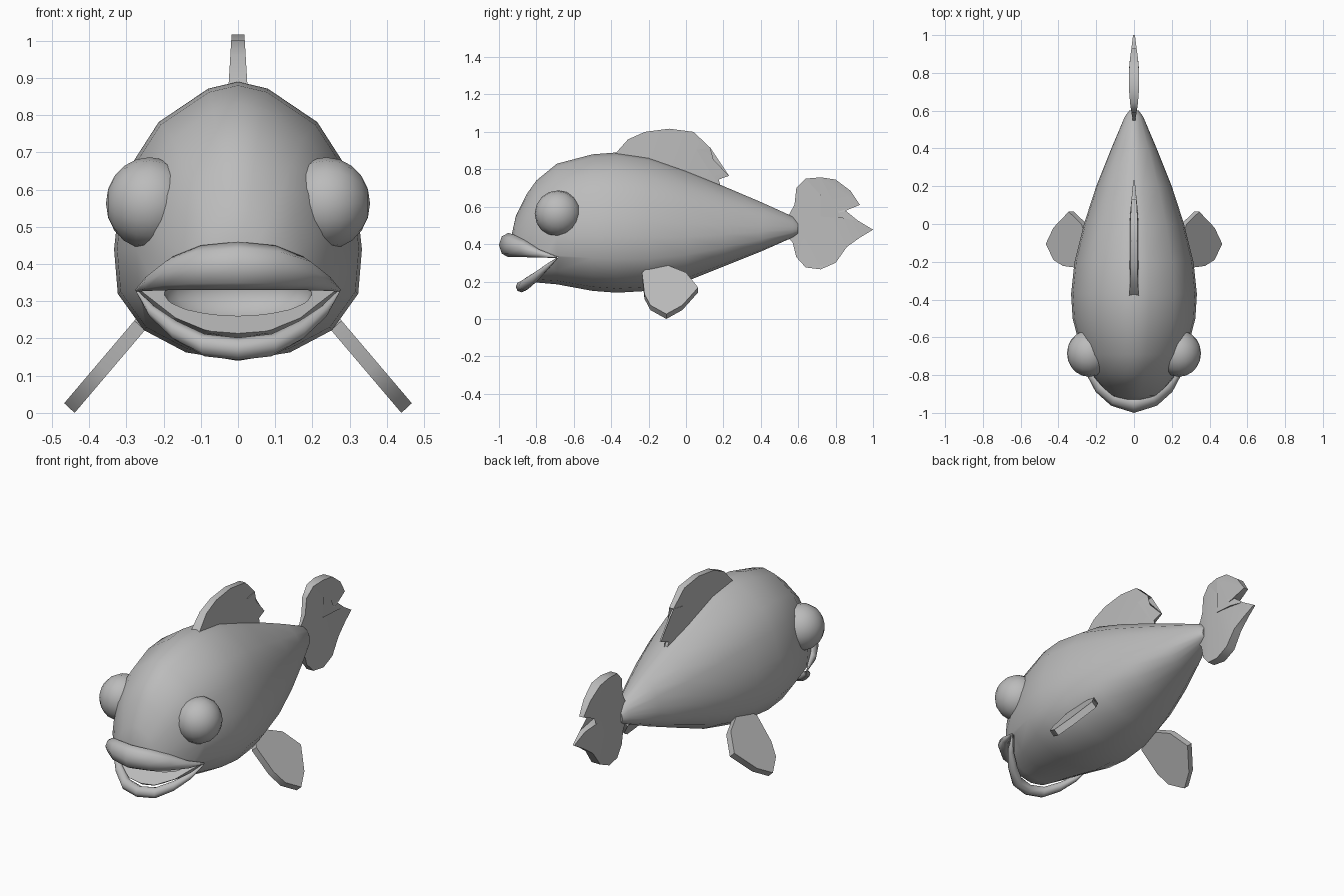
import bpy, bmesh, math
from mathutils import Vector

if "Cube" in bpy.data.objects:
    bpy.data.objects.remove(bpy.data.objects["Cube"])

grey = bpy.data.materials.new("plain_grey")
grey.diffuse_color = (0.5, 0.5, 0.5, 1)
grey.use_nodes = True
grey.node_tree.nodes["Principled BSDF"].inputs["Base Color"].default_value = grey.diffuse_color


def finish(bm, name, angle=40):
    bmesh.ops.remove_doubles(bm, verts=bm.verts, dist=0.0004)
    bmesh.ops.recalc_face_normals(bm, faces=bm.faces)
    me = bpy.data.meshes.new(name)
    bm.to_mesh(me)
    bm.free()
    me.materials.append(grey)
    ob = bpy.data.objects.new(name, me)
    bpy.context.collection.objects.link(ob)
    smooth(ob, angle)
    return ob


def smooth(ob, angle):
    bpy.ops.object.select_all(action='DESELECT')
    ob.select_set(True)
    bpy.context.view_layer.objects.active = ob
    bpy.ops.object.shade_smooth_by_angle(angle=math.radians(angle))


def loft(rings, name, angle=40):
    bm = bmesh.new()
    rows = [[bm.verts.new(p) for p in r] for r in rings]
    n = len(rows[0])
    for a, b in zip(rows, rows[1:]):
        for i in range(n):
            j = (i + 1) % n
            bm.faces.new((a[i], a[j], b[j], b[i]))
    bm.faces.new(rows[0])
    bm.faces.new(rows[-1])
    return finish(bm, name, angle)


def slab(outline, place, name, angle=40):
    """Fin: side outline (y, z) thickened by place(y, z, side)."""
    bm = bmesh.new()
    a, b = ([bm.verts.new(place(y, z, s)) for y, z in outline] for s in (1, -1))
    n = len(outline)
    for i in range(n):
        j = (i + 1) % n
        bm.faces.new((a[i], a[j], b[j], b[i]))
    for loop in (a, b):
        bmesh.ops.triangulate(bm, faces=[bm.faces.new(loop)])
    return finish(bm, name, angle)


def cut(ob, cutter):
    m = ob.modifiers.new("cut", 'BOOLEAN')
    m.operation, m.solver, m.object = 'DIFFERENCE', 'EXACT', cutter
    bpy.context.view_layer.objects.active = ob
    bpy.ops.object.modifier_apply(modifier=m.name)
    bpy.data.objects.remove(cutter)


# body: one half cross-section (width, height fraction) scaled along y
half = [(0, 1), (.24, .975), (.64, .855), (.85, .71), (.97, .52), (1, .4),
        (.97, .24), (.76, .11), (.42, .03), (0, 0)]
section = half + [(-x, t) for x, t in half[-2:0:-1]]
stations = [  # y, half width, top, bottom
    (-.93, .06, .46, .33), (-.91, .125, .55, .25), (-.85, .18, .67, .2),
    (-.8, .22, .74, .195), (-.69, .275, .83, .185), (-.5, .325, .88, .15),
    (-.37, .333, .89, .14), (-.2, .315, .865, .15), (0, .265, .795, .2),
    (.2, .2, .71, .28), (.4, .12, .625, .36), (.57, .048, .548, .435),
    (.6, .025, .515, .455)]
body = loft([[(x * w, y, b + t * (top - b)) for x, t in section]
             for y, w, top, b in stations], "body")

# open mouth: wedge between the jaws, then a hollow behind it
wedge = [(-1.1, .34), (-.68, .33), (-.92, .18), (-1.1, .1)]
cut(body, loft([[(x, y, z) for y, z in wedge] for x in (-.5, .5)], "wedge_cutter"))
bm = bmesh.new()
bmesh.ops.create_uvsphere(bm, u_segments=20, v_segments=12, radius=1)
for v in bm.verts:
    v.co = Vector((v.co.x * .2, v.co.y * .13 - .7, v.co.z * .09 + .325))
cut(body, finish(bm, "hollow_cutter"))
smooth(body, 40)


# lips: tapered tubes bent round the mouth
def lip(pts, name):
    path = [(-x, *r) for x, *r in pts[:0:-1]] + pts
    rings = []
    for i, (x, y, z, rh, rz) in enumerate(path):
        p, q = path[max(i - 1, 0)], path[min(i + 1, len(path) - 1)]
        out = Vector((q[1] - p[1], p[0] - q[0], 0)).normalized()
        rings.append([Vector((x, y, z)) + out * rh * math.cos(k * math.tau / 8)
                      + Vector((0, 0, rz * math.sin(k * math.tau / 8)))
                      for k in range(8)])
    loft(rings, name, 60)


lip([(0, -.95, .395, .05, .065), (.1, -.92, .39, .047, .06),
     (.175, -.86, .375, .04, .045), (.235, -.785, .35, .02, .022),
     (.272, -.69, .33, .004, .004)], "upper_lip")
lip([(0, -.88, .172, .03, .03), (.09, -.862, .182, .03, .03),
     (.165, -.81, .22, .025, .027), (.23, -.75, .272, .015, .018),
     (.27, -.69, .325, .004, .004)], "lower_lip")

# eyes
for side, label in ((1, "right"), (-1, "left")):
    bm = bmesh.new()
    bmesh.ops.create_uvsphere(bm, u_segments=16, v_segments=10, radius=.124)
    for v in bm.verts:
        v.co = Vector((v.co.z * .95 + .237, v.co.y - .685, v.co.x + .563))
        v.co.x *= side
    finish(bm, label + "_eye", 60)

# dorsal fin, sunk into the back
dorsal = [(-.39, .87), (-.31, .96), (-.22, 1.0), (-.09, 1.017), (.04, 1.0),
          (.13, .915), (.055, .905), (.11, .89), (.23, .765), (.165, .742),
          (.19, .69), (0, .74), (-.2, .8)]
slab(dorsal, lambda y, z, s: (
    s * max(.004, min(.026 - .06 * max(z - .87, 0), (.25 - y) * .11)), y, z),
    "dorsal_fin")

# forked tail fin
tail = [(.52, .53), (.555, .565), (.58, .61), (.59, .7), (.64, .75), (.72, .757),
        (.8, .745), (.88, .685), (.93, .61), (.85, .577), (.72, .547), (.83, .54),
        (.92, .525), (1, .477), (.93, .435), (.86, .385), (.8, .3), (.72, .265),
        (.64, .275), (.59, .33), (.57, .41), (.52, .46)]
slab(tail, lambda y, z, s: (s * max(.005, .028 - .5 * (y - .76) ** 2), y, z),
     "tail_fin")

# paired side fins, sloping down and outward
pectoral = [(-.235, .235), (-.2, .265), (-.1, .275), (0, .235), (.065, .155),
            (-.02, .06), (-.105, .013), (-.19, .06), (-.222, .12)]
for side, label in ((1, "right"), (-1, "left")):
    slab(pectoral, lambda y, z, s: (
        side * (.26 + (.24 - z) * .85 + s * .014), y, z + s * .013),
        label + "_side_fin")
